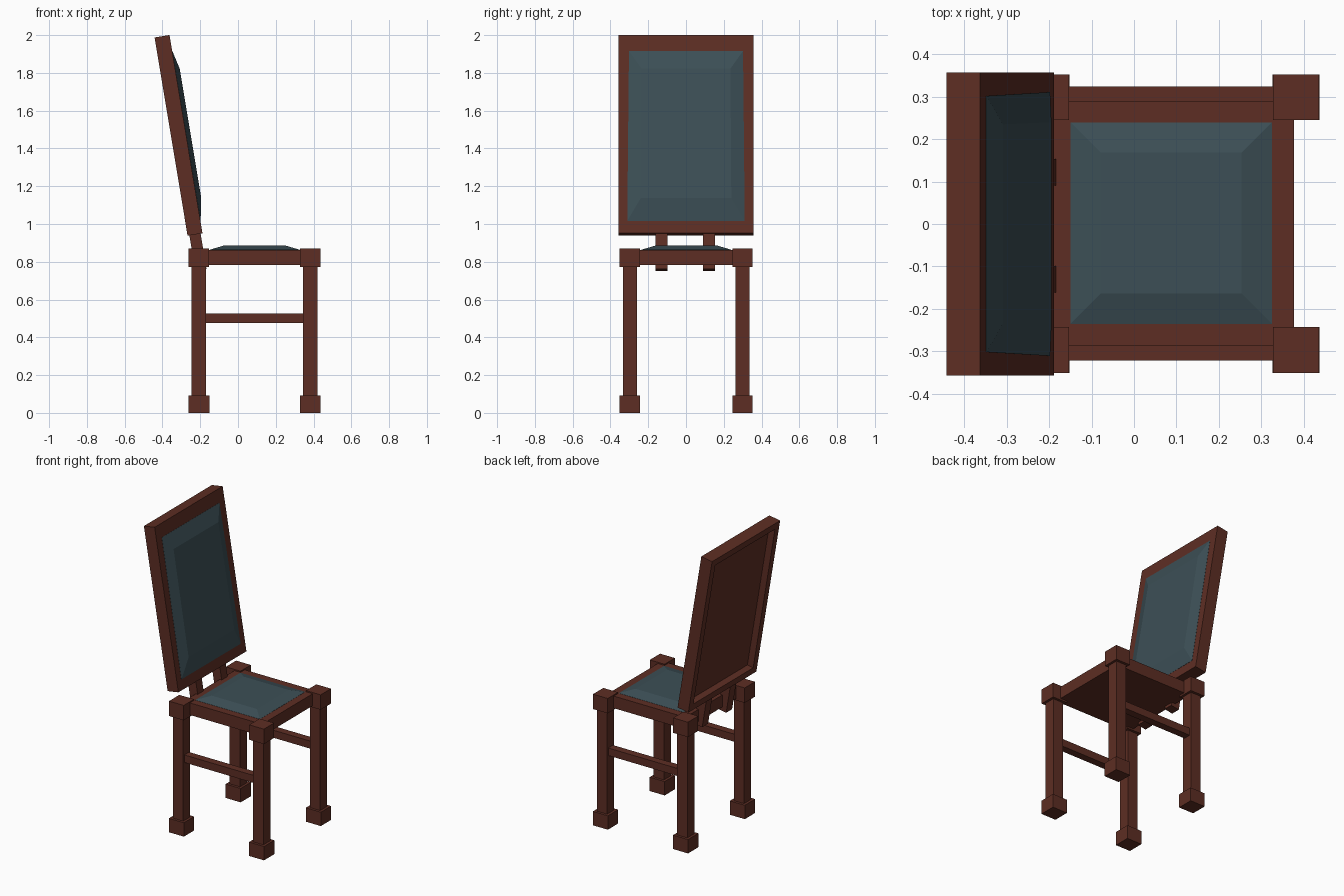
import bpy, bmesh, math
from mathutils import Matrix

if "Cube" in bpy.data.objects:
    bpy.data.objects.remove(bpy.data.objects["Cube"])


def material(name, color):
    m = bpy.data.materials.new(name)
    m.diffuse_color = color
    m.use_nodes = True
    m.node_tree.nodes["Principled BSDF"].inputs["Base Color"].default_value = m.diffuse_color
    return m


WOOD = material("dark_wood", (0.11, 0.027, 0.017, 1))
CLOTH = material("blue_grey_cloth", (0.045, 0.078, 0.092, 1))

# Backrest frame of reference: local x = forward, local z = up along the slant
BACK = Matrix.Translation((-0.2275, 0, 0.9445)) @ Matrix.Rotation(-math.radians(9.45), 4, 'Y')


def finish(name, bm, mat, matrix):
    bm.transform(matrix)
    bmesh.ops.recalc_face_normals(bm, faces=bm.faces)
    mesh = bpy.data.meshes.new(name)
    bm.to_mesh(mesh)
    bm.free()
    mesh.materials.append(mat)
    obj = bpy.data.objects.new(name, mesh)
    bpy.context.collection.objects.link(obj)
    return obj


def box_bm(x, y, z):
    bm = bmesh.new()
    bmesh.ops.create_cube(bm, size=1)
    for v in bm.verts:
        v.co = [r[0] if c < 0 else r[1] for r, c in zip((x, y, z), v.co)]
    return bm


def box(name, x, y, z, matrix=Matrix()):
    return finish(name, box_bm(x, y, z), WOOD, matrix)


def around(c, h):
    return (c - h, c + h)


def cushion(name, rings, matrix=Matrix()):
    # Stack of four-cornered rings, closed at both ends
    bm = bmesh.new()
    loops = [[bm.verts.new(p) for p in ring] for ring in rings]
    for a, b in zip(loops, loops[1:]):
        for i in range(4):
            j = (i + 1) % 4
            bm.faces.new((a[i], a[j], b[j], b[i]))
    bm.faces.new(loops[0])
    bm.faces.new(loops[-1])
    return finish(name, bm, CLOTH, matrix)


# Legs with block feet and block caps
for end, cx in (("back", -0.207), ("front", 0.382)):
    for side, cy in (("near", -0.297), ("far", 0.299)):
        tag = f"{end}_{side}"
        box(f"{tag}_foot", around(cx, 0.055), around(cy, 0.054), (0, 0.092))
        box(f"{tag}_leg", around(cx, 0.038), around(cy, 0.037), (0.09, 0.775))
        box(f"{tag}_cap", around(cx, 0.054), around(cy, 0.054), (0.772, 0.871))

# Side stretchers
for side, cy in (("near", -0.297), ("far", 0.299)):
    box(f"{side}_stretcher", (-0.18, 0.355), around(cy, 0.025), (0.477, 0.527))

# Seat and its padded top
box("seat", (-0.198, 0.377), (-0.286, 0.29), (0.783, 0.863))


def flat_ring(h, z):
    return [(0.088 + sx * h, 0.002 + sy * h, z)
            for sx, sy in ((-1, -1), (1, -1), (1, 1), (-1, 1))]


cushion("seat_cushion", [flat_ring(0.2375, 0.855), flat_ring(0.2375, 0.864),
                         flat_ring(0.166, 0.885)])

# Slanted back posts
for side, cy in (("near", -0.13), ("far", 0.122)):
    box(f"{side}_back_post", (-0.03, 0.03), around(cy, 0.031), (-0.19, 0.04), BACK)

# Backrest frame with a recessed rear panel
bm = box_bm((-0.04, 0.04), (-0.357, 0.357), (0, 1.064))
bm.normal_update()
rear = min(bm.faces, key=lambda f: f.calc_center_median().x)
bmesh.ops.inset_individual(bm, faces=[rear], thickness=0.062)
bmesh.ops.inset_individual(bm, faces=[rear], thickness=0.003, depth=-0.042)
finish("backrest_frame", bm, WOOD, BACK)


def back_ring(x, wide, narrow, low, high):
    return [(x, -wide, low), (x, wide, low), (x, narrow, high), (x, -narrow, high)]


# Padded backrest
cushion("backrest_cushion", [back_ring(0.03, 0.311, 0.302, 0.066, 0.978),
                             back_ring(0.041, 0.311, 0.302, 0.066, 0.978),
                             back_ring(0.064, 0.24, 0.235, 0.184, 0.88)], BACK)
